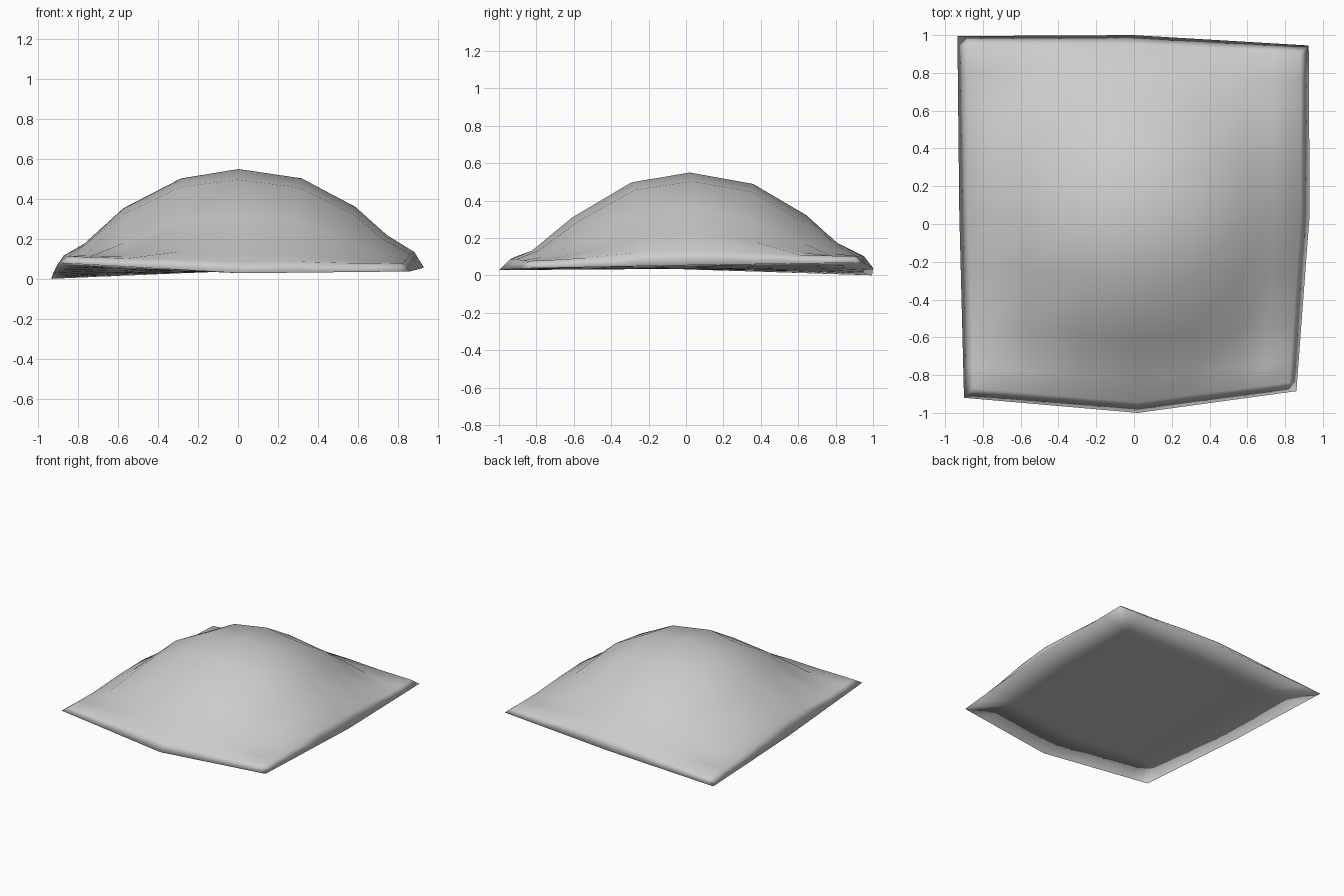
import bpy, bmesh

if "Cube" in bpy.data.objects:
    bpy.data.objects.remove(bpy.data.objects["Cube"])

# Rim of the mound: each side given at its two ends and its middle
LEFT_X, RIGHT_X = (-.90, -.925, -.935), (.86, .93, .925)
FRONT_Y, BACK_Y = (-.92, -1.0, -.885), (.995, 1.0, .945)
# Rim height: rows front, middle, back; columns left, middle, right
RIM_Z = ((.08, .028, .037), (.03, .035, .055), (.0, .04, .068))

TOP_STEPS = [-1, -.945, -.83, -.62, -.31, 0, .34, .63, .80, .95, 1]
BASE_STEPS = [-1, -.69, -.64, -.55, -.3, 0, .3, .55, .64, .69, 1]

# Height above the rim surface by distance from the centre
PROFILE = [(0, .515), (.31, .465), (.45, .40), (.60, .305),
           (.77, .145), (.90, .07), (1.0, .045), (2, .01)]


def mix(a, b, t):
    return a + (b - a) * (t + 1) / 2


def side(points, t):
    a, b, c = points
    return b + (c - b) * t if t > 0 else b + (a - b) * -t


def dome(r):
    for (r0, z0), (r1, z1) in zip(PROFILE, PROFILE[1:]):
        if r <= r1:
            return z0 + (z1 - z0) * (r - r0) / (r1 - r0)


def sheet(bm, steps, raised):
    """Warped grid spanning the rim, lifted to a dome when raised."""
    grid = []
    for v in steps:
        row = []
        for u in steps:
            x = mix(side(LEFT_X, v), side(RIGHT_X, v), u)
            x += .04 * max(0, -v) ** 3 * (1 - abs(u))
            y = mix(side(FRONT_Y, u), side(BACK_Y, u), v) + .02 * (1 - v * v)
            z = side([side(r, u) for r in RIM_Z], v)
            if raised and max(abs(u), abs(v)) < 1:
                z += dome((abs(x) ** 2.2 + abs(y - .02) ** 2.2) ** (1 / 2.2))
            row.append(bm.verts.new((x, y, z)))
        grid.append(row)
    for lo, hi in zip(grid, grid[1:]):
        for i in range(len(steps) - 1):
            quad = [lo[i], lo[i + 1], hi[i + 1], hi[i]]
            bm.faces.new(quad if raised else quad[::-1])
    return grid


# Mound: domed top and flat underside sewn together along a sharp rim
bm = bmesh.new()
top = sheet(bm, TOP_STEPS, True)
base = sheet(bm, BASE_STEPS, False)
n = len(TOP_STEPS) - 1
pairs = {}
for j in range(n + 1):
    for i in range(n + 1):
        if i in (0, n) or j in (0, n):
            base[j][i].co = top[j][i].co
            pairs[base[j][i]] = top[j][i]
bmesh.ops.weld_verts(bm, targetmap=pairs)
for f in bm.faces:
    f.smooth = True

mesh = bpy.data.meshes.new("mound")
bm.to_mesh(mesh)
bm.free()
mound = bpy.data.objects.new("mound", mesh)
bpy.context.collection.objects.link(mound)
